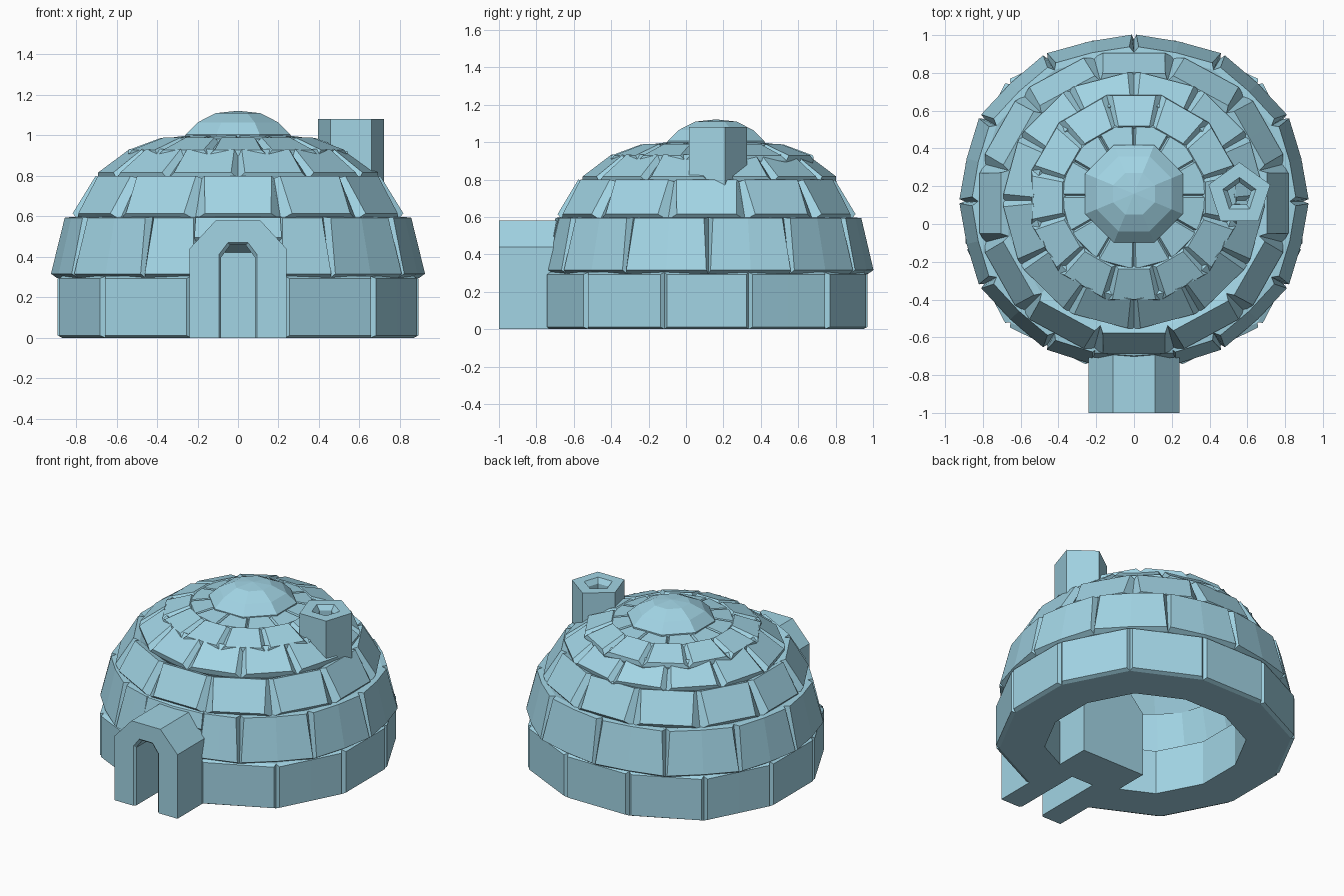
import bpy, bmesh, math
from math import sin, cos, pi, radians

if "Cube" in bpy.data.objects:
    bpy.data.objects.remove(bpy.data.objects["Cube"])

ice = bpy.data.materials.new("ice")
ice.diffuse_color = (0.36, 0.66, 0.78, 1)
ice.use_nodes = True
ice.node_tree.nodes["Principled BSDF"].inputs["Base Color"].default_value = ice.diffuse_color


def finish(bm, name):
    bmesh.ops.recalc_face_normals(bm, faces=bm.faces)
    me = bpy.data.meshes.new(name)
    bm.to_mesh(me)
    bm.free()
    me.materials.append(ice)
    ob = bpy.data.objects.new(name, me)
    bpy.context.collection.objects.link(ob)
    return ob


def block(bm, a0, a1, cy, ys, square, lo, hi, thick, insets, chamfer, bulge):
    """One ice block between two angles, chamfered outside; lo and hi are (corner radius, z)."""
    dr, dz = hi[0] - lo[0], hi[1] - lo[1]
    ln = math.hypot(dr, dz)
    tr, tz = dr / ln, dz / ln          # direction up the wall
    nr, nz = tz, -tr                   # outward direction
    mid = (a0 + a1) / 2
    flat = cos((a1 - a0) / 2)
    grow = [1 + square * sin(2 * a) ** 2 for a in (a0, a1)]   # wider on the diagonals
    loops = []
    for depth, outer in ((thick, 0), (chamfer, 0), (0, 1)):
        rim = []
        for (r, z), s, ins, steps in ((lo, 1, insets[0], (-1, 0, 1)), (hi, -1, insets[1], (1, 0, -1))):
            edge = 0.012 * outer
            rr = r - nr * depth + tr * edge * s
            zz = z - nz * depth + tz * edge * s
            half = (a1 - a0) / 2 - outer * ins / r
            for k in steps:
                a = mid + k * half
                # corners stay on the chord, the middle may bulge a little
                ra = rr * flat / cos(k * half) if k else rr * (flat + bulge)
                ra *= grow[0] * (1 - k) / 2 + grow[1] * (1 + k) / 2
                rim.append(bm.verts.new((ra * sin(a), cy - ra * cos(a) * ys, max(zz, 0))))
        loops.append(rim)
    for a, b in zip(loops, loops[1:]):
        for i in range(6):
            j = (i + 1) % 6
            bm.faces.new((a[i], a[j], b[j], b[i]))
    for rim in (loops[0], loops[-1]):
        bm.faces.new((rim[0], rim[1], rim[4], rim[5]))
        bm.faces.new((rim[1], rim[2], rim[3], rim[4]))


# Courses of flat-faced blocks: centre y, y scale, diagonal growth, lower (r, z),
# upper (r, z), thickness, (lower, upper) side inset, chamfer depth, bulge, half-step
courses = [
    (0.11, 0.965, 0.04, (0.915, 0.00), (0.915, 0.305), 0.30, (0.018, 0.018), 0.025, 0, 0),
    (0.12, 0.955, 0.025, (0.93, 0.305), (0.86, 0.605), 0.26, (0.012, 0.025), 0.035, 0.014, 1),
    (0.11, 0.975, 0.01, (0.85, 0.605), (0.72, 0.81), 0.22, (0.055, 0.022), 0.04, 0, 0),
    (0.125, 0.98, 0, (0.71, 0.81), (0.53, 0.94), 0.16, (0.035, 0.018), 0.03, 0, 1),
    (0.14, 1.0, 0, (0.57, 0.925), (0.38, 0.993), 0.12, (0.03, 0.018), 0.025, 0, 0),
    (0.15, 1.0, 0, (0.40, 0.98), (0.18, 1.01), 0.10, (0.01, 0.008), 0.015, 0, 1),
]
for n, (cy, ys, sq, lo, hi, thick, insets, chamfer, bulge, shift) in enumerate(courses):
    bm = bmesh.new()
    for i in range(12):
        if n == 0 and i == 0:
            continue                    # space for the entrance
        a0 = 30 * i - 15 + 15 * shift
        a1 = a0 + 30
        if n == 1 and i == 0:
            a0 += 13                    # second course is cut beside the entrance
        if n == 1 and i == 11:
            a1 -= 13
        block(bm, radians(a0), radians(a1), cy, ys, sq, lo, hi, thick, insets, chamfer,
              0 if i in (0, 11) else bulge)
    finish(bm, f"block_course_{n + 1}")

# Lintel filling the wall above the entrance, clear of the doorway
bm = bmesh.new()
block(bm, radians(-14), radians(14), 0.12, 0.955, 0, (0.895, 0.485), (0.862, 0.605),
      0.24, (0, 0), 0.02, 0.02)
finish(bm, "lintel")

# Octagonal top cap
bm = bmesh.new()
rings = []
for r, z in ((0.28, 0.95), (0.28, 1.005), (0.215, 1.065), (0.12, 1.11)):
    rings.append([bm.verts.new((r * cos(pi / 8 + k * pi / 4),
                                0.16 + r * sin(pi / 8 + k * pi / 4), z)) for k in range(8)])
for a, b in zip(rings, rings[1:]):
    for k in range(8):
        bm.faces.new((a[k], a[(k + 1) % 8], b[(k + 1) % 8], b[k]))
bm.faces.new(rings[0])
tip = bm.verts.new((0, 0.16, 1.122))
for k in range(8):
    bm.faces.new((rings[-1][k], rings[-1][(k + 1) % 8], tip))
finish(bm, "top_cap")

# Pentagonal chimney with a tapered flue
bm = bmesh.new()
rings = []
for r, z in ((0.172, 0.76), (0.172, 1.082), (0.092, 1.082), (0.065, 1.05), (0.065, 0.86)):
    rings.append([bm.verts.new((0.558 + r * cos(pi / 2 + k * 2 * pi / 5),
                                0.155 + r * sin(pi / 2 + k * 2 * pi / 5), z)) for k in range(5)])
for a, b in zip(rings, rings[1:]):
    for k in range(5):
        bm.faces.new((a[k], a[(k + 1) % 5], b[(k + 1) % 5], b[k]))
bm.faces.new(rings[0])
bm.faces.new(rings[-1])
finish(bm, "chimney")

# Entrance: angular arch with a blind doorway slot
outer = [(-0.24, 0), (-0.24, 0.44), (-0.11, 0.58), (0.11, 0.58), (0.24, 0.44), (0.24, 0)]
door = [(-0.095, 0), (-0.095, 0.41), (-0.05, 0.47), (0.05, 0.47), (0.095, 0.41), (0.095, 0)]
bm = bmesh.new()


def arch(profile, y, dx=0.0):
    return [bm.verts.new((x - math.copysign(dx, x), y, z - (dx if z else 0))) for x, z in profile]


back, front = arch(outer, -0.2), arch(outer, -1.0)
mouth, lip, end = arch(door, -1.0), arch(door, -0.985, 0.012), arch(door, -0.5, 0.012)
for a, b in ((back, front), (front, mouth), (mouth, lip), (lip, end)):
    for i in range(5):
        bm.faces.new((a[i], a[i + 1], b[i + 1], b[i]))
bm.faces.new(back)
bm.faces.new(end)
bm.faces.new((front[0], mouth[0], lip[0], end[0], end[5], lip[5],
              mouth[5], front[5], back[5], back[0]))
finish(bm, "entrance")
